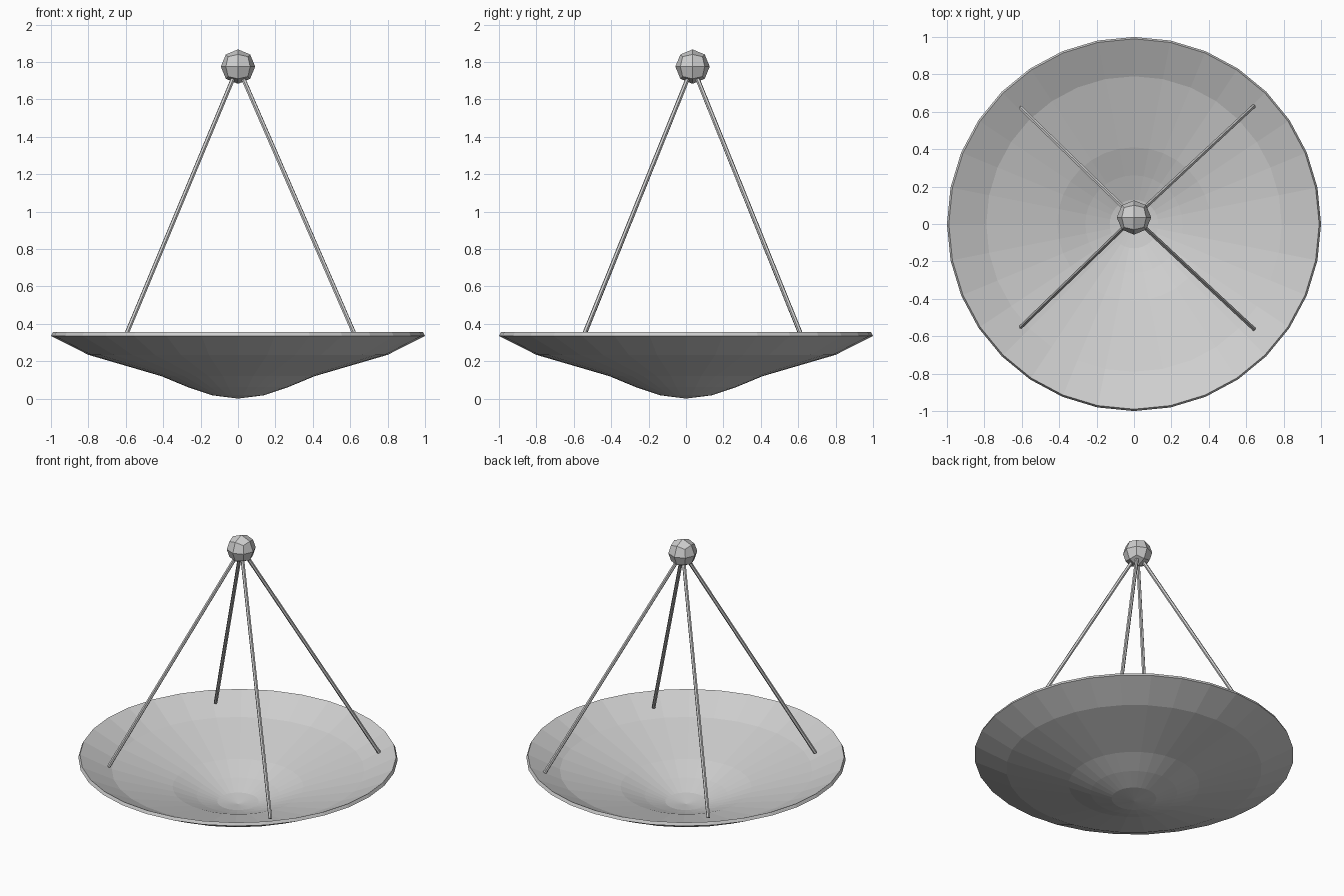
import bpy
import bmesh
import math
from mathutils import Vector

cube = bpy.data.objects.get("Cube")
if cube:
    bpy.data.objects.remove(cube, do_unlink=True)

# Single painted-metal colour
grey = bpy.data.materials.new("light_grey")
grey.use_nodes = True
colour = (0.62, 0.62, 0.62, 1.0)
grey.diffuse_color = colour
for node in grey.node_tree.nodes:
    if node.type == 'BSDF_PRINCIPLED':
        node.inputs["Base Color"].default_value = colour


def add_object(name, bm):
    bmesh.ops.recalc_face_normals(bm, faces=bm.faces)
    mesh = bpy.data.meshes.new(name)
    bm.to_mesh(mesh)
    bm.free()
    mesh.materials.append(grey)
    obj = bpy.data.objects.new(name, mesh)
    bpy.context.collection.objects.link(obj)
    return obj


# Reflector dish: thin closed shell spun from its outer and inner profile
outer = [(0, 0), (0.14, 0.018), (0.27, 0.062), (0.41, 0.12), (0.80, 0.234), (1.0, 0.335)]
inner = [(0.99, 0.355), (0.79, 0.255), (0.41, 0.142), (0.26, 0.083), (0.13, 0.04), (0, 0.022)]
bm = bmesh.new()
verts = [bm.verts.new((r, 0, z)) for r, z in outer + inner]
edges = [bm.edges.new(pair) for pair in zip(verts, verts[1:])]
bmesh.ops.spin(bm, geom=verts + edges, cent=(0, 0, 0), axis=(0, 0, 1),
               angle=math.tau, steps=32)
bmesh.ops.remove_doubles(bm, verts=bm.verts, dist=0.0005)
add_object("dish", bm)

# Feed ball: a once-divided cube pushed out to a sphere
apex = Vector((0.0, 0.035, 1.775))
bm = bmesh.new()
bmesh.ops.create_cube(bm, size=2)
bmesh.ops.subdivide_edges(bm, edges=bm.edges, cuts=1, use_grid_fill=True)
for v in bm.verts:
    v.co = v.co.normalized() * 0.092
ball = add_object("feed_ball", bm)
ball.location = apex

# Four slanted struts from the dish up to the ball
feet = {
    "front_right_strut": (-0.605, -0.55, 0.325),
    "front_left_strut": (0.64, -0.56, 0.305),
    "back_right_strut": (-0.605, 0.62, 0.325),
    "back_left_strut": (0.64, 0.63, 0.305),
}
for name, foot in feet.items():
    foot = Vector(foot)
    along = apex - foot
    bm = bmesh.new()
    bmesh.ops.create_cone(bm, cap_ends=True, segments=6, radius1=0.012,
                          radius2=0.012, depth=along.length)
    strut = add_object(name, bm)
    strut.location = (foot + apex) / 2
    strut.rotation_euler = along.to_track_quat('Z', 'Y').to_euler()
